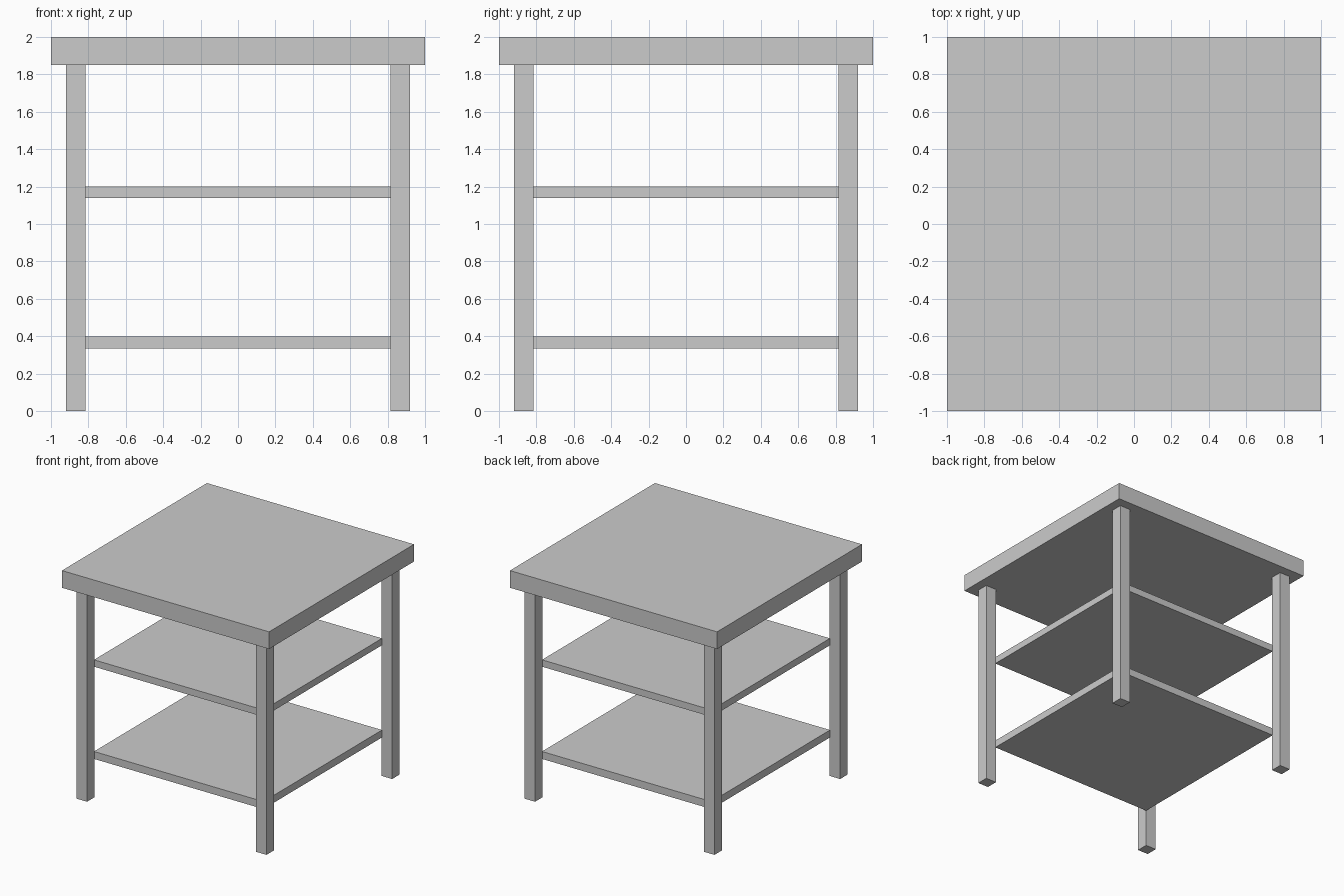
import bpy

if "Cube" in bpy.data.objects:
    bpy.data.objects.remove(bpy.data.objects["Cube"])


def box(name, lo, hi):
    """Axis-aligned box between two corners."""
    centre = [(a + b) / 2 for a, b in zip(lo, hi)]
    bpy.ops.mesh.primitive_cube_add(size=1, location=centre)
    ob = bpy.context.object
    ob.name = name
    ob.scale = [b - a for a, b in zip(lo, hi)]
    bpy.ops.object.transform_apply(location=True, rotation=False, scale=True)
    return ob


# Thick square top
box("table_top", (-1, -1, 1.85), (1, 1, 2))

# Two thin shelves whose corners meet the inner edges of the legs
S = 0.818
for name, z0, z1 in (("lower_shelf", 0.335, 0.4), ("upper_shelf", 1.14, 1.2)):
    box(name, (-S, -S, z0), (S, S, z1))

# Four square legs
INNER, OUTER = 0.815, 0.918
MID, HALF = (INNER + OUTER) / 2, (OUTER - INNER) / 2
for side, sx in (("left", -1), ("right", 1)):
    for end, sy in (("front", -1), ("back", 1)):
        x, y = sx * MID, sy * MID
        box(f"{end}_{side}_leg", (x - HALF, y - HALF, 0), (x + HALF, y + HALF, 1.85))
